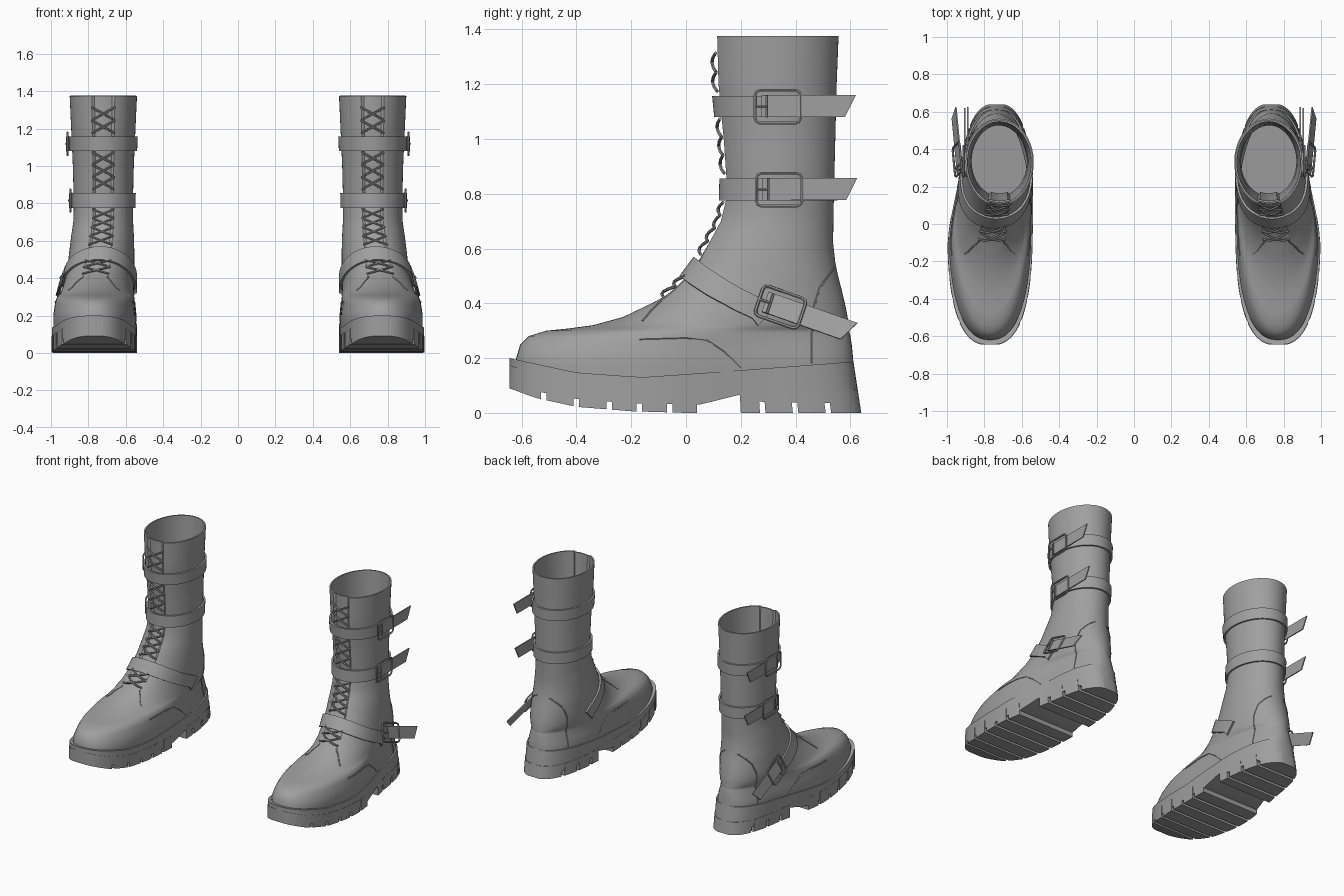
import bpy, bmesh, math
from mathutils import Vector

if "Cube" in bpy.data.objects:
    bpy.data.objects.remove(bpy.data.objects["Cube"])

leather = bpy.data.materials.new("grey_leather")
leather.diffuse_color = (0.35, 0.35, 0.35, 1)
leather.use_nodes = True
leather.node_tree.nodes["Principled BSDF"].inputs["Base Color"].default_value = leather.diffuse_color

# Upper: height, front y, back y, y of widest point, half width
ROWS = [(.11, -.62, .615, 0, .195), (.20, -.62, .61, 0, .195), (.25, -.605, .605, .02, .19),
        (.28, -.575, .60, .05, .188), (.30, -.51, .595, .10, .185), (.308, -.43, .595, .14, .184),
        (.32, -.34, .593, .20, .183), (.35, -.23, .59, .25, .182), (.40, -.125, .58, .28, .18),
        (.45, -.06, .568, .29, .178), (.50, -.01, .555, .30, .176), (.55, .03, .545, .30, .173),
        (.62, .07, .537, .31, .168), (.70, .115, .538, .32, .160), (.80, .14, .54, .335, .158),
        (1.0, .125, .545, .335, .163), (1.2, .105, .55, .33, .172), (1.375, .10, .557, .33, .18)]


def clamp(t):
    return max(0.0, min(1.0, t))


def lerp_table(table, t):
    """Piecewise linear lookup; returns the remaining columns."""
    t = max(table[0][0], min(table[-1][0], t))
    for a, b in zip(table, table[1:]):
        if t <= b[0]:
            k = (t - a[0]) / (b[0] - a[0])
            return [p + (q - p) * k for p, q in zip(a[1:], b[1:])]


def ball(y):
    """0 at the heel, 1 at the ball of the foot."""
    t = clamp((.35 - y) / .5)
    return t * t * (3 - 2 * t)


def side_point(y, z, side):
    """Point on the upper at a given y and height, side = +1 outer / -1 inner."""
    f, b, m, hw = lerp_table(ROWS, z)
    k = clamp((.72 - z) / .35)
    n = 2 + .4 * clamp((.3 - z) / .1)
    t = clamp(abs(y - m) / ((m - f) if y < m else (b - m)))
    cx = .72 + k * (.015 + .035 * ball(y))
    return Vector((cx + side * hw * (1 + .13 * k * ball(y)) * (1 - t ** n) ** (1 / n), y, z))


def surf(z, deg, off=0.0):
    """Point on the upper by angle (-90 = front), pushed outwards by off."""
    def at(d):
        f, b, m, hw = lerp_table(ROWS, z)
        n = 2 + .4 * clamp((.3 - z) / .1)
        s, c = math.sin(math.radians(d)), math.cos(math.radians(d))
        y = m + ((m - f) if s < 0 else (b - m)) * math.copysign(abs(s) ** (2 / n), s)
        return side_point(y, z, 1 if c >= 0 else -1)
    p = at(deg)
    if off:
        t = at(deg + 2) - at(deg - 2)
        p += Vector((t.y, -t.x, 0)).normalized() * off
    return p


def finish(ob, thickness=0):
    """Bake, shade and mirror a part to the other boot."""
    bpy.context.collection.objects.link(ob)
    ob.data.materials.append(leather)
    if thickness:
        m = ob.modifiers.new("thickness", 'SOLIDIFY')
        m.thickness, m.offset = thickness, -1
    bpy.ops.object.select_all(action='DESELECT')
    ob.select_set(True)
    bpy.context.view_layer.objects.active = ob
    bpy.ops.object.convert(target='MESH')
    bpy.ops.object.shade_smooth_by_angle(angle=math.radians(35))
    mir = bpy.context.object.modifiers.new("other_boot", 'MIRROR')
    mir.use_mirror_merge = False


def mesh_part(name, verts, faces, thickness=0, fix=False):
    me = bpy.data.meshes.new(name)
    me.from_pydata([tuple(v) for v in verts], [], faces)
    if fix:
        bm = bmesh.new()
        bm.from_mesh(me)
        bmesh.ops.recalc_face_normals(bm, faces=bm.faces)
        bm.to_mesh(me)
        bm.free()
    finish(bpy.data.objects.new(name, me), thickness)


def tubes(name, paths, radius, cyclic=False):
    cu = bpy.data.curves.new(name, 'CURVE')
    cu.dimensions = '3D'
    cu.bevel_depth, cu.bevel_resolution = radius, 1
    cu.use_fill_caps = True
    for path in paths:
        sp = cu.splines.new('POLY')
        sp.points.add(len(path) - 1)
        for pt, p in zip(sp.points, path):
            pt.co = (*p, 1)
        sp.use_cyclic_u = cyclic
    finish(bpy.data.objects.new(name, cu))


# Upper with recessed tongue strip down the front
N = 72
heights = []
for a, b in zip(ROWS, ROWS[1:]):
    steps = max(2, int((b[0] - a[0]) / .03))
    heights += [a[0] + (b[0] - a[0]) * i / steps for i in range(steps)]
heights.append(ROWS[-1][0])
verts = []
for z in heights:
    for j in range(N):
        p = surf(z, j * 360 / N)
        if z > .42 and abs(j * 360 / N - 270) < 16:
            p.y += .014
        verts.append(p)
faces = [(i * N + j, i * N + (j + 1) % N, (i + 1) * N + (j + 1) % N, (i + 1) * N + j)
         for i in range(len(heights) - 1) for j in range(N)]
mesh_part("boot_upper", verts, faces, .01)

# Sole body and tread lugs
TOP = [(-.645, .2), (-.4, .147), (-.16, .13), (.2, .155), (.64, .187)]
TREAD = [(-.645, .09), (-.55, .055), (-.4, .022), (-.2, .006), (0, 0), (.64, 0)]
GROOVE = [(-.645, .105), (-.55, .08), (-.4, .05), (-.2, .035), (.05, .03), (.215, .07),
          (.25, .04), (.64, .035)]


def slab(name, y0, y1, low, high, scale=1.0, n=40):
    verts, faces = [], []
    for i in range(n + 1):
        y = (y0 + y1) / 2 - (y1 - y0) / 2 * math.cos(math.pi * i / n)
        t = clamp(abs(y) / ((.645 if y < 0 else .64) * scale))
        w = max(.004, (.2 + .027 * ball(y)) * scale * (1 - t ** 2.6) ** (1 / 2.6))
        cx = .735 + .035 * ball(y)
        for sx, z in ((-1, low(y)), (1, low(y)), (1, high(y)), (-1, high(y))):
            lean = 1 - .045 * clamp(z / .18) if y > 0 else 1
            verts.append((cx + sx * w, y * lean, z))
    for i in range(n):
        for j in range(4):
            a, b = i * 4 + j, i * 4 + (j + 1) % 4
            faces.append((a, b, b + 4, a + 4))
    faces += [(0, 1, 2, 3), tuple(n * 4 + j for j in range(4))]
    mesh_part(name, verts, faces, fix=True)


slab("sole", -.645, .64, lambda y: lerp_table(GROOVE, y)[0], lambda y: lerp_table(TOP, y)[0])
for edges in ([-.645, -.52, -.40, -.28, -.17, -.06, .05], [.19, .28, .40, .52, .64]):
    for a, b in zip(edges, edges[1:]):
        slab("tread_lug", a + (.01 if a > -.6 else 0), b - (.01 if b < .6 else 0),
             lambda y: lerp_table(TREAD, y)[0], lambda y: lerp_table(TREAD, y)[0] + .085, 1.006, 16)


# Straps
def strap(name, centre_z, half, degs):
    verts, n = [], len(degs)
    for d in degs:
        z = centre_z(d)
        verts += [surf(z - half, d, .014), surf(z + half, d, .014)]
    faces = [(2 * i, 2 * i + 2, 2 * i + 3, 2 * i + 1) for i in range(n - 1)]
    mesh_part(name, verts, faces, .012)


strap("top_strap", lambda d: 1.118, .038, range(0, 361, 5))
strap("middle_strap", lambda d: .815, .04, range(0, 361, 5))
strap("ankle_strap", lambda d: .535 - .155 * (1 - math.cos(math.radians(d + 90))), .035,
      range(-190, 11, 5))


# Buckles with prong and loose strap end
def buckle(c, u, v):
    c, u, v = Vector(c), Vector(u).normalized(), Vector(v).normalized()
    w = u.cross(v)

    def at(a, b, h=0):
        return c + u * a + v * b + w * h
    ring = []
    for sx, sy, start in ((1, 1, 0), (-1, 1, 90), (-1, -1, 180), (1, -1, 270)):
        for k in (0, 45, 90):
            r = math.radians(start + k)
            ring.append(at(sx * .065 + .018 * math.cos(r), sy * .042 + .018 * math.sin(r), .003))
    tubes("buckle_frame", [ring], .006, True)
    tubes("buckle_prong", [[at(-.08, 0, .008), at(-.04, 0, .012)],
                           [at(-.04, -.04, .006), at(-.04, .04, .006)]], .005)
    tail = [at(-.06, -.038), at(.245, -.038), at(.285, .042), at(-.06, .042)]
    mesh_part("strap_end", tail, [(0, 1, 2, 3)], .007)


buckle((.908, .335, 1.118), (0, 1, 0), (0, 0, 1))
buckle((.893, .34, .815), (0, 1, 0), (0, 0, 1))
buckle((.942, .345, .385), (.09, .94, -.33), (-.3, .3, .9))

# Crossed laces between the straps
laces = []
for z0, z1, count in ((.42, .495, 2), (.575, .765, 4), (.87, 1.07, 3), (1.17, 1.31, 2)):
    step = (z1 - z0) / count
    for i in range(count):
        for s in (-1, 1):
            laces.append([surf(z0 + step * (i + k / 4), -90 + s * 20 * (k / 2 - 1), .008)
                          + Vector((0, 0, .004)) for k in range(5)])
tubes("laces", laces, .006)

# Stitched seams on both sides
SEAMS = [[(-.09, .41), (-.13, .37), (-.16, .335)],
         [(-.17, .27), (0, .275), (.08, .265), (.14, .225), (.2, .165)],
         [(.54, .53), (.49, .46), (.465, .38), (.46, .28), (.46, .18)]]
paths = []
for seam in SEAMS:
    for side in (-1, 1):
        path = []
        for a, b in zip(seam, seam[1:]):
            path += [side_point(a[0] + (b[0] - a[0]) * i / 5, a[1] + (b[1] - a[1]) * i / 5, side)
                     for i in range(5)]
        paths.append(path + [side_point(*seam[-1], side)])
tubes("seams", paths, .004)
